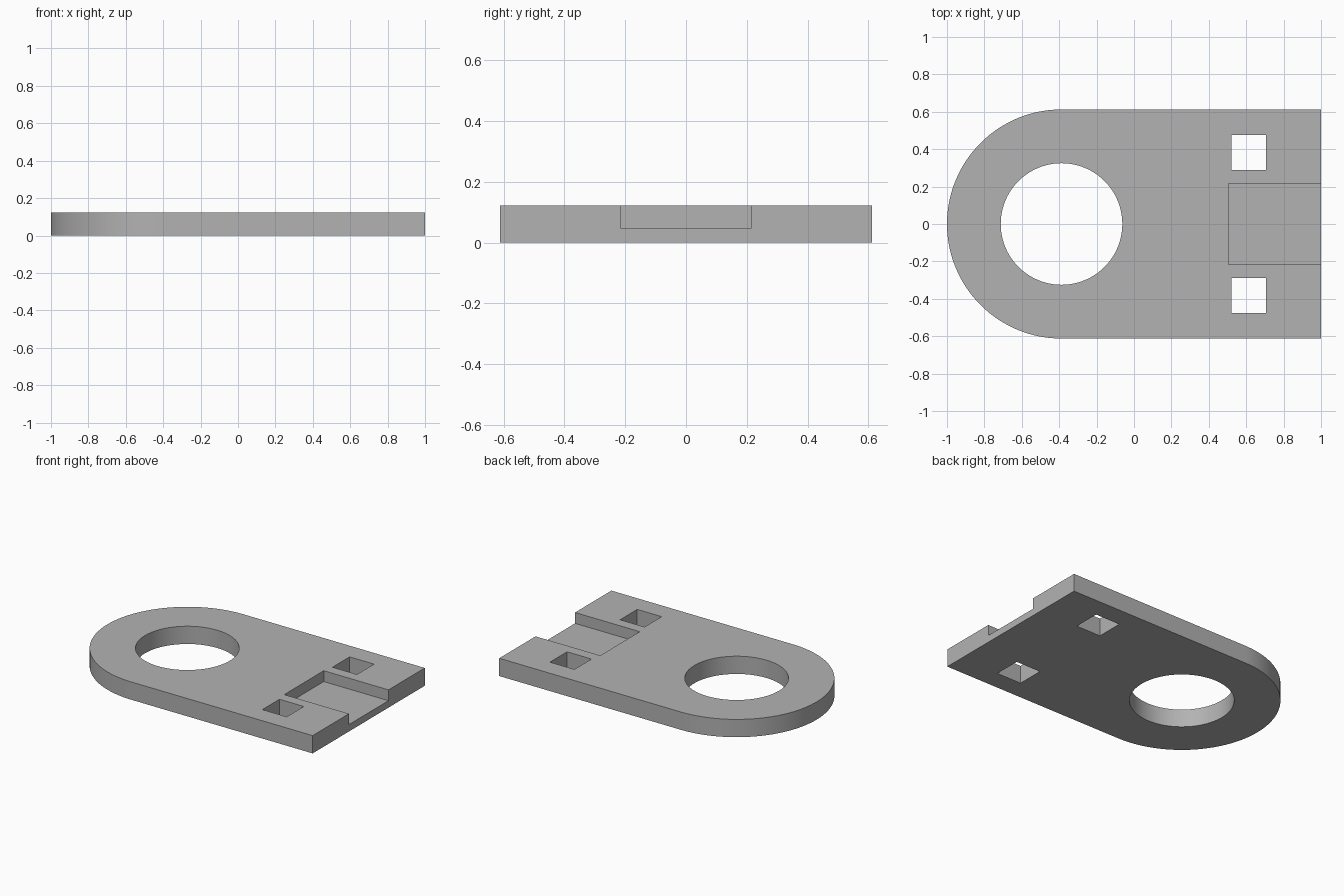
import bpy
import math

cube = bpy.data.objects.get("Cube")
if cube:
    bpy.data.objects.remove(cube, do_unlink=True)

THICK = 0.123
HALF = 0.6125            # half width, also the radius of the rounded end
CENTRE = -1 + HALF       # centre of the rounded end and the ring hole

grey = bpy.data.materials.new("grey")
grey.use_nodes = True
grey.diffuse_color = (0.448, 0.448, 0.448, 1)
grey.node_tree.nodes["Principled BSDF"].inputs["Base Color"].default_value = grey.diffuse_color


def prism(name, outline, z0, z1):
    """Solid with a flat outline, raised from z0 to z1."""
    n = len(outline)
    verts = [(x, y, z) for z in (z0, z1) for x, y in outline]
    faces = [tuple(reversed(range(n))), tuple(range(n, 2 * n))]
    faces += [(i, (i + 1) % n, (i + 1) % n + n, i + n) for i in range(n)]
    mesh = bpy.data.meshes.new(name)
    mesh.from_pydata(verts, [], faces)
    mesh.materials.append(grey)
    obj = bpy.data.objects.new(name, mesh)
    bpy.context.collection.objects.link(obj)
    return obj


def arc(radius, start, end, steps):
    angles = [start + (end - start) * i / steps for i in range(steps + 1)]
    return [(CENTRE + radius * math.cos(a), radius * math.sin(a)) for a in angles]


def rectangle(x0, x1, y0, y1):
    return [(x0, y0), (x1, y0), (x1, y1), (x0, y1)]


# Plate: straight end on +x, half-round end on -x
plate = prism("plate", [(1, -HALF), (1, HALF)] + arc(HALF, math.pi / 2, 1.5 * math.pi, 64), 0, THICK)

# Cutters: round hole, two square holes, open recess at the straight end
cutters = [
    prism("round_hole_cutter", arc(0.325, 0, 2 * math.pi, 96)[:-1], -0.1, 0.3),
    prism("recess_cutter", rectangle(0.505, 1.1, -0.216, 0.216), 0.048, 0.3),
]
for side, label in ((1, "left"), (-1, "right")):
    low, high = sorted((side * 0.29, side * 0.477))
    cutters.append(prism(label + "_square_hole_cutter", rectangle(0.52, 0.707, low, high), -0.1, 0.3))

bpy.ops.object.select_all(action="DESELECT")
bpy.context.view_layer.objects.active = plate
plate.select_set(True)
for cutter in cutters:
    mod = plate.modifiers.new(cutter.name, "BOOLEAN")
    mod.operation = "DIFFERENCE"
    mod.solver = "EXACT"
    mod.object = cutter
    bpy.ops.object.modifier_apply(modifier=mod.name)
    bpy.data.objects.remove(cutter, do_unlink=True)

# Smooth the curved walls, keep the rims sharp
bpy.ops.object.shade_smooth_by_angle(angle=math.radians(30))
